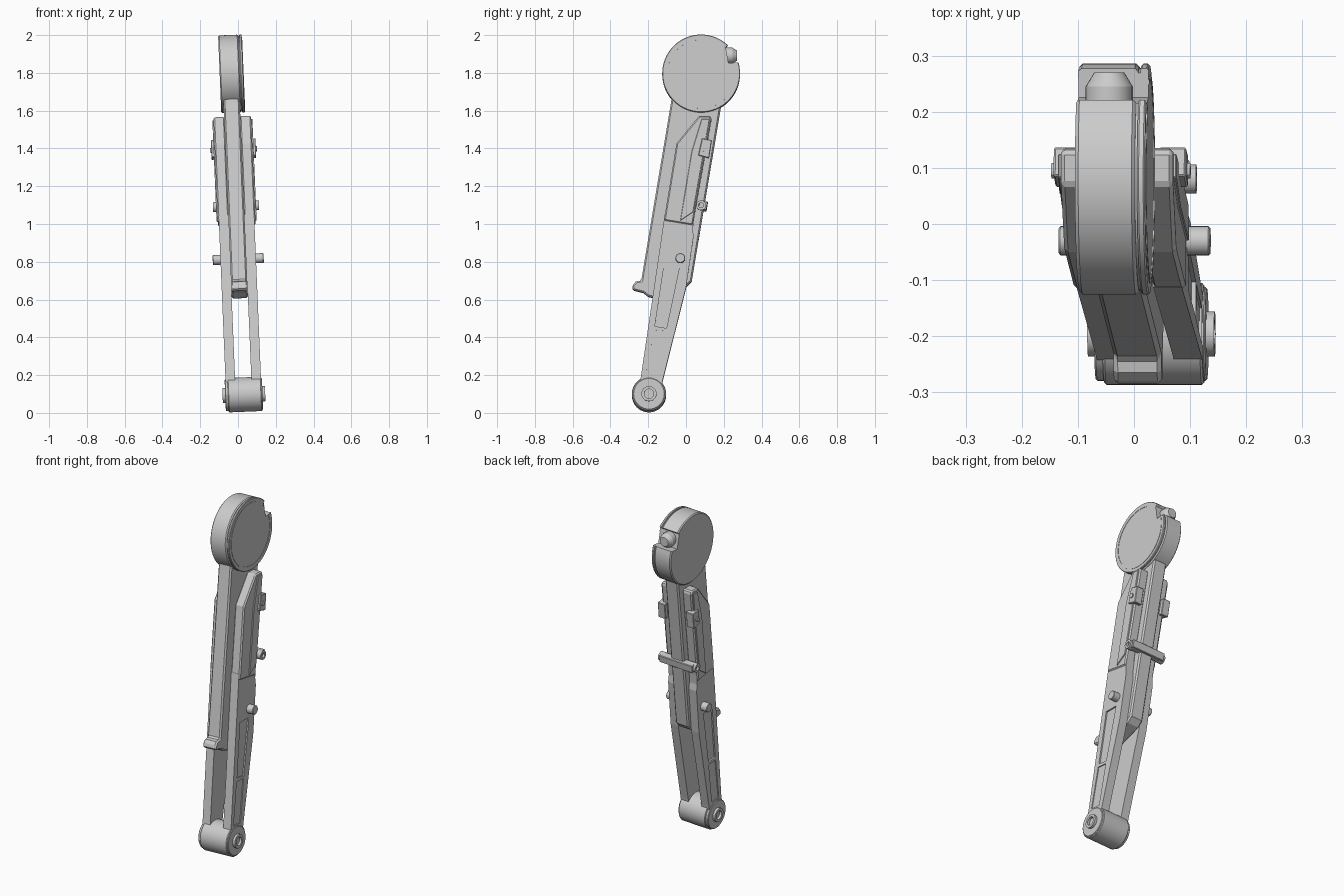
import bpy, bmesh
from math import sin, cos, pi, radians
from mathutils import Matrix, Vector

if "Cube" in bpy.data.objects:
    bpy.data.objects.remove(bpy.data.objects["Cube"])

LEAN = radians(-2.4)          # whole arm leans sideways
PIVOT = Vector((0.031, 0, 0.1))


def finish(bm, name, bevel=0.0, smooth=False, segs=1):
    """Lean the mesh about the lower hub and make an object of it."""
    bmesh.ops.recalc_face_normals(bm, faces=bm.faces)
    bm.transform(Matrix.Translation(PIVOT) @ Matrix.Rotation(LEAN, 4, 'Y')
                 @ Matrix.Translation((0, 0, -PIVOT.z)))
    me = bpy.data.meshes.new(name)
    bm.to_mesh(me)
    bm.free()
    ob = bpy.data.objects.new(name, me)
    bpy.context.collection.objects.link(ob)
    if bevel:
        m = ob.modifiers.new("edge_bevel", 'BEVEL')
        m.width, m.segments, m.limit_method = bevel, segs, 'ANGLE'
        m.angle_limit = radians(40)
    if smooth:
        bpy.ops.object.select_all(action='DESELECT')
        ob.select_set(True)
        bpy.context.view_layer.objects.active = ob
        bpy.ops.object.shade_smooth_by_angle(angle=radians(30))
    return ob


def prism(name, prof, x0, x1, bevel=0.0, smooth=False):
    """Extrude a (y, z) profile from x0 to x1."""
    bm = bmesh.new()
    a = [bm.verts.new((x0, y, z)) for y, z in prof]
    b = [bm.verts.new((x1, y, z)) for y, z in prof]
    bm.faces.new(a)
    bm.faces.new(b[::-1])
    n = len(prof)
    for i in range(n):
        j = (i + 1) % n
        bm.faces.new((a[i], b[i], b[j], a[j]))
    return finish(bm, name, bevel, smooth)


def disc(name, y, z, r, x0, x1, n=32, bevel=0.0):
    prof = [(y + r * cos(2 * pi * i / n), z + r * sin(2 * pi * i / n)) for i in range(n)]
    return prism(name, prof, x0, x1, bevel, True)


def tube(name, y, z, ro, ri, x0, x1, n=24):
    """Ring with an open hole along x."""
    bm = bmesh.new()
    rings = []
    for x, r in ((x0, ri), (x0, ro), (x1, ro), (x1, ri)):
        rings.append([bm.verts.new((x, y + r * cos(2 * pi * i / n), z + r * sin(2 * pi * i / n)))
                      for i in range(n)])
    for k in range(4):
        p, q = rings[k], rings[(k + 1) % 4]
        for i in range(n):
            j = (i + 1) % n
            bm.faces.new((p[i], p[j], q[j], q[i]))
    return finish(bm, name, 0, True)


def cut(ob, cutter):
    cutter.hide_render = True
    cutter.hide_set(True)
    m = ob.modifiers.new("cut", 'BOOLEAN')
    m.operation, m.object, m.solver = 'DIFFERENCE', cutter, 'EXACT'


# Central bar with hooked foot
prism("central_bar", [(-0.065, 1.74), (0.205, 1.74), (0.185, 1.62), (0.03, 0.695),
                      (0.0, 0.665), (-0.165, 0.607), (-0.2, 0.615), (-0.225, 0.635),
                      (-0.283, 0.65), (-0.285, 0.672), (-0.265, 0.695), (-0.237, 0.7),
                      (-0.08, 1.64)], -0.043, 0.043, 0.008)

# Upper drum and its side plate, notched at the back
notch = prism("notch_cutter", [(0.21, 1.935), (0.225, 1.85), (0.34, 1.86), (0.34, 2.06)], -0.2, 0.2)
DY, DZ = 0.08, 1.796
drum = disc("upper_drum", DY, DZ, 0.206, -0.057, 0.05, 64, 0.006)
plate = disc("drum_plate", DY, DZ, 0.206, 0.054, 0.068, 64, 0.003)
core = disc("drum_seam", DY, DZ, 0.198, 0.04, 0.06, 64)
for part in (drum, plate, core):
    cut(part, notch)
rim = tube("drum_plate_ring", DY, DZ, 0.186, 0.178, 0.066, 0.070, 64)
cut(rim, notch)

# Knob in the notch, pointing backwards
bm = bmesh.new()
for r1, r2, y0, y1 in ((0.042, 0.042, 0.19, 0.245), (0.042, 0.027, 0.245, 0.27)):
    bmesh.ops.create_cone(bm, cap_ends=True, segments=24, radius1=r1, radius2=r2, depth=y1 - y0,
                          matrix=Matrix.Translation((0.0, (y0 + y1) / 2, 1.893))
                          @ Matrix.Rotation(-pi / 2, 4, 'X'))
finish(bm, "notch_knob", 0, True)

# Lower hub
HY, HZ = -0.196, 0.097
disc("lower_hub", HY, HZ, 0.091, -0.084, 0.094, 48, 0.004)

arm = [(-0.254, 0.1), (-0.24, 0.18), (-0.112, 1.05), (0.045, 1.05), (0.036, 0.97), (0.04, 0.93),
       (0.0, 0.66), (-0.122, 0.175), (-0.138, 0.1)]
shell = [(-0.117, 1.015), (-0.05, 1.425), (0.07, 1.57), (0.13, 1.57), (0.135, 1.55), (0.036, 0.99)]
rail = [(0.03, 1.38), (0.083, 1.553), (0.125, 1.553), (0.038, 1.06), (-0.03, 1.015)]
panels = [[(-0.165, 0.455), (-0.118, 0.765), (-0.036, 0.765), (-0.103, 0.445)],
          [(-0.214, 0.19), (-0.17, 0.435), (-0.106, 0.43), (-0.15, 0.185)]]

for s, side in ((-1, "left"), (1, "right")):
    # Lower side arm with recessed panels
    a = prism(side + "_lower_arm", arm, s * 0.043, s * 0.094)
    for i, p in enumerate(panels):
        cut(a, prism(f"{side}_panel_cutter_{i}", p, s * (0.086 + 0.003 * i), s * 0.12))
    # Upper shell and raised rail
    prism(side + "_upper_shell", shell, s * 0.04, s * 0.1, 0.007)
    prism(side + "_rail", rail, s * 0.09, s * 0.106, 0.002)
    # Clamp block on the rail
    prism(side + "_clamp", [(0.065, 1.36), (0.085, 1.45), (0.137, 1.44), (0.122, 1.345)],
          s * 0.07, s * 0.118, 0.003)
    disc(side + "_clamp_bolt", 0.095, 1.395, 0.014, s * 0.11, s * 0.124, 12)
    # Cross-bar end pins
    tube(side + "_crossbar_pin", 0.08, 1.095, 0.026, 0.013, s * 0.09, s * 0.122)
    # Pivot pin in the arm
    disc(side + "_pivot_pin", -0.03, 0.815, 0.026, s * 0.04, s * 0.135, 24, 0.003)
    # Hub flange and hollow boss
    disc(side + "_hub_flange", HY, HZ, 0.084, s * 0.08, s * 0.099, 40, 0.003)
    tube(side + "_hub_boss", HY, HZ, 0.04, 0.025, s * 0.09, s * 0.113)

# Cross-bar behind the central bar
prism("crossbar", [(0.065, 1.075), (0.07, 1.12), (0.116, 1.115), (0.108, 1.07)], -0.11, 0.11, 0.003)
